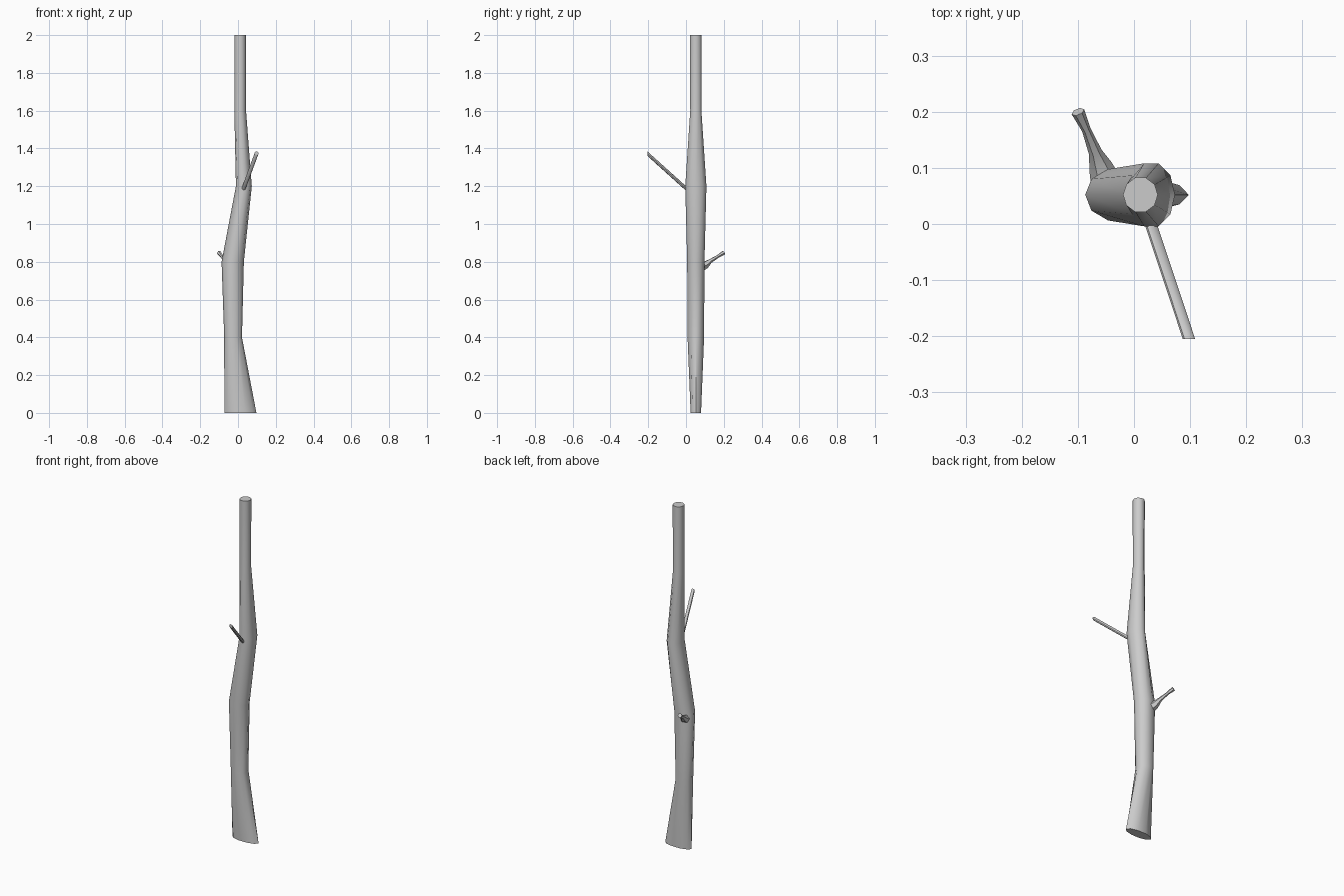
import bpy, bmesh
from math import cos, sin, pi, radians
from mathutils import Vector

if "Cube" in bpy.data.objects:
    bpy.data.objects.remove(bpy.data.objects["Cube"])


def loft(name, rings, sides):
    """Skin a list of (centre, u_axis, v_axis) rings and cap both ends."""
    bm = bmesh.new()
    loops = []
    for c, u, v in rings:
        c, u, v = Vector(c), Vector(u), Vector(v)
        loops.append([bm.verts.new(c + u * cos(2 * pi * i / sides) + v * sin(2 * pi * i / sides))
                      for i in range(sides)])
    for a, b in zip(loops, loops[1:]):
        for i in range(sides):
            j = (i + 1) % sides
            bm.faces.new((a[i], a[j], b[j], b[i]))
    bm.faces.new(loops[0][::-1])
    bm.faces.new(loops[-1])
    bmesh.ops.recalc_face_normals(bm, faces=bm.faces)
    me = bpy.data.meshes.new(name)
    bm.to_mesh(me)
    bm.free()
    ob = bpy.data.objects.new(name, me)
    bpy.context.collection.objects.link(ob)
    bpy.ops.object.select_all(action='DESELECT')
    ob.select_set(True)
    bpy.context.view_layer.objects.active = ob
    bpy.ops.object.shade_smooth_by_angle(angle=radians(50))
    return ob


# trunk: (z, centre x, x radius, y radius)
trunk = [(0.0, 0.0125, 0.085, 0.029), (0.4, -0.026, 0.047, 0.046),
         (0.8, -0.028, 0.059, 0.048), (1.2, 0.031, 0.042, 0.059),
         (1.6, 0.0115, 0.031, 0.031), (2.0, 0.0115, 0.031, 0.032)]
loft("trunk", [((x, 0.052, z), (rx, 0, 0), (0, ry, 0)) for z, x, rx, ry in trunk], 10)

# long straight front branch
loft("front_branch", [(p, (0.011, 0, 0), (0, 0, 0.012))
                      for p in ((0.024, 0.018, 1.172), (0.098, -0.205, 1.373))], 8)

# short back twig with a flared root and a thicker tip
axis = Vector((-0.045, 0.11, 0.065)).normalized()
side = axis.cross(Vector((0, 0, 1))).normalized()
up = side.cross(axis)
twig = [((-0.053, 0.082, 0.775), 0.026), ((-0.060, 0.103, 0.783), 0.021),
        ((-0.069, 0.128, 0.803), 0.012), ((-0.085, 0.168, 0.828), 0.008),
        ((-0.100, 0.200, 0.848), 0.012)]
loft("back_twig", [(p, side * r, up * r) for p, r in twig], 6)
